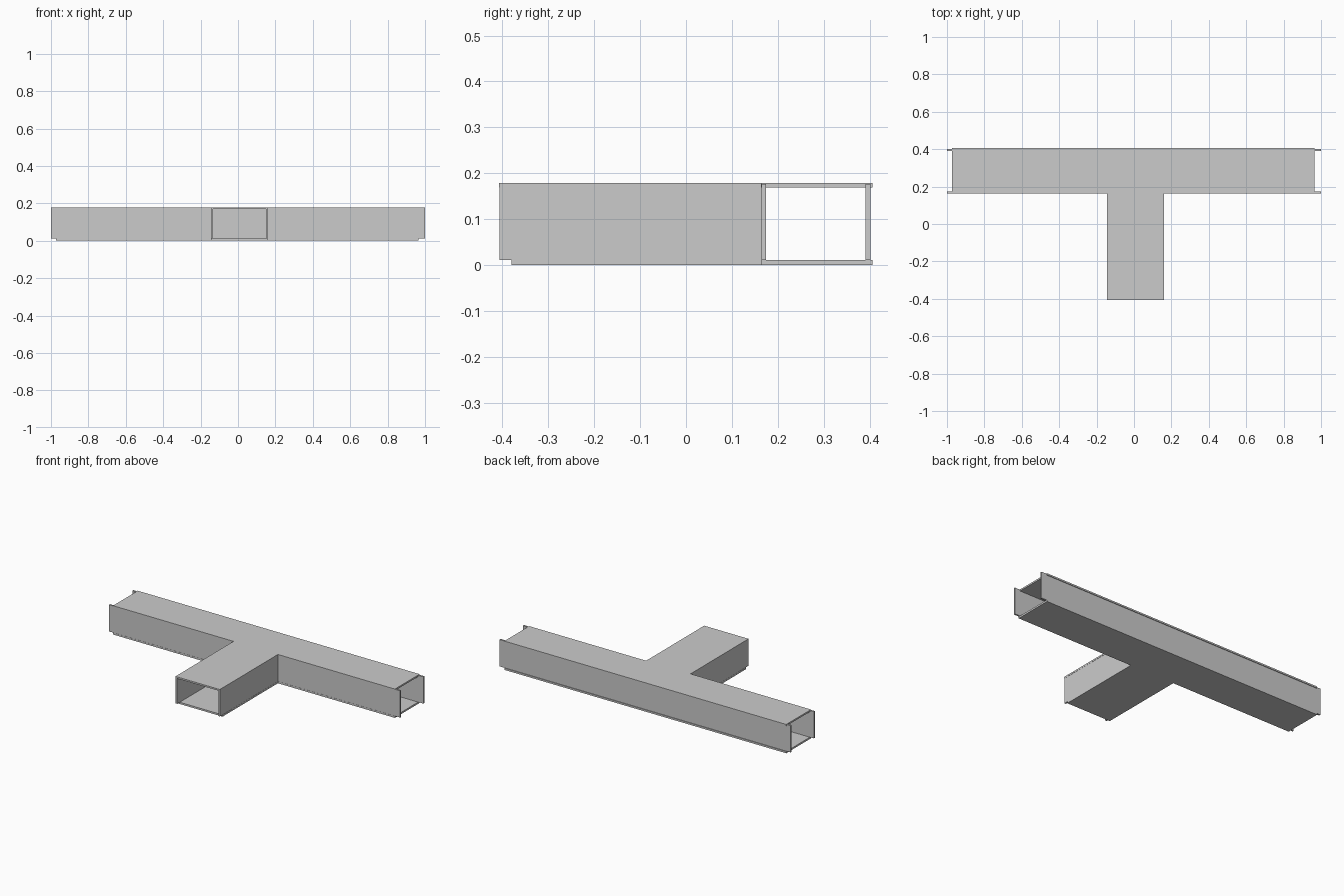
import bpy, bmesh

if "Cube" in bpy.data.objects:
    bpy.data.objects.remove(bpy.data.objects["Cube"])


def prism(name, pts, z0, z1):
    """Extrude a flat outline from z0 up to z1."""
    bm = bmesh.new()
    face = bm.faces.new([bm.verts.new((x, y, z0)) for x, y in pts])
    ext = bmesh.ops.extrude_face_region(bm, geom=[face])
    verts = [v for v in ext["geom"] if isinstance(v, bmesh.types.BMVert)]
    bmesh.ops.translate(bm, verts=verts, vec=(0, 0, z1 - z0))
    bmesh.ops.recalc_face_normals(bm, faces=bm.faces)
    mesh = bpy.data.meshes.new(name)
    bm.to_mesh(mesh)
    bm.free()
    ob = bpy.data.objects.new(name, mesh)
    bpy.context.collection.objects.link(ob)
    return ob


def tee(front):
    """T outline of the floor and roof sheets; front is the stem's end."""
    return [(-0.973, 0.163), (-0.145, 0.163), (-0.145, front), (0.16, front),
            (0.16, 0.163), (0.964, 0.163), (0.964, 0.406), (-0.973, 0.406)]


# Floor and roof sheets (the floor stops short of the stem opening)
prism("floor_panel", tee(-0.38), 0.0, 0.011)
prism("roof_panel", tee(-0.407), 0.169, 0.179)

# Long back wall, projecting past both sheets
W0, W1 = 0.011, 0.177
prism("back_wall", [(-1, 0.391), (1, 0.391), (1, 0.402), (-1, 0.402)], W0, W1)

# L-shaped walls: stem side plus the front of each arm
T = 0.01
for name, x, s in (("left_corner_wall", -0.144, -1), ("right_corner_wall", 0.159, 1)):
    prism(name, [(x, -0.406), (x, 0.164), (s, 0.164), (s, 0.164 + T),
                 (x - s * T, 0.164 + T), (x - s * T, -0.406)], W0, W1)
